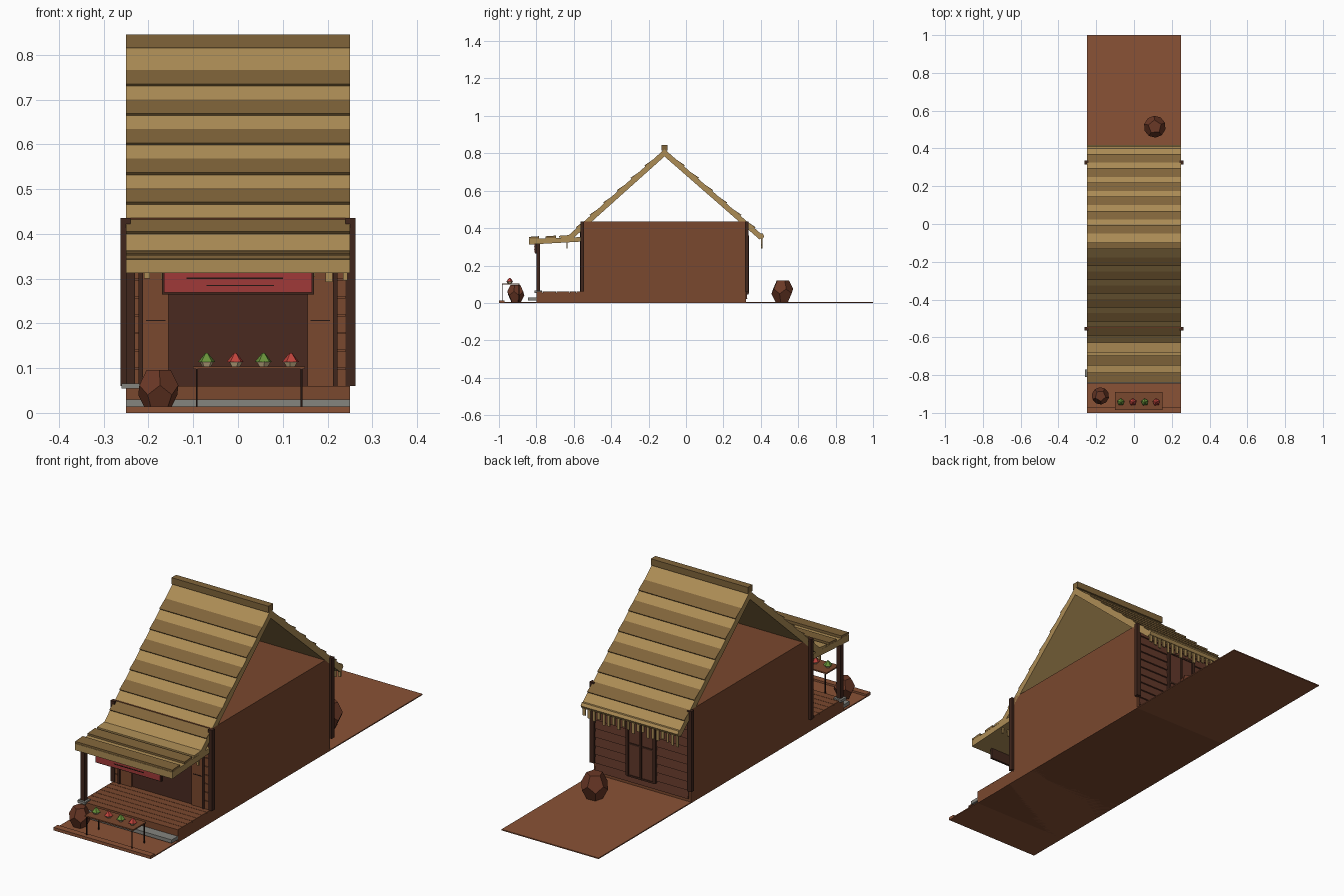
import bpy, bmesh, math, random
from mathutils import Matrix, Vector

if "Cube" in bpy.data.objects:
    bpy.data.objects.remove(bpy.data.objects["Cube"])

random.seed(4)


def mat(name, hexcol):
    m = bpy.data.materials.new(name)
    rgb = [int(hexcol[i:i + 2], 16) / 255 for i in (0, 2, 4)]
    m.diffuse_color = [((c + 0.055) / 1.055) ** 2.4 for c in rgb] + [1]
    m.use_nodes = True
    m.node_tree.nodes["Principled BSDF"].inputs["Base Color"].default_value = m.diffuse_color
    return m


EARTH = mat("earth", "8a5236")
WOOD = mat("wood", "7a482e")
PLANK = mat("plank", "62382a")
DARK = mat("dark_wood", "40261c")
DOOR = mat("door_dark", "4a2a20")
STRAW = mat("straw", "ac8c55")
STRAW2 = mat("old_straw", "80643a")
RED = mat("red_cloth", "a03a38")
GREY = mat("stone", "85857f")
CLAY = mat("clay", "6a3826")
GREEN = mat("leaf_green", "68923a")
FRUIT = mat("fruit_red", "c0443c")
CREAM = mat("cream", "cdb68c")
BLACK = mat("black_trim", "231612")


def finish(name, bm, m):
    bmesh.ops.recalc_face_normals(bm, faces=bm.faces)
    me = bpy.data.meshes.new(name)
    bm.to_mesh(me)
    bm.free()
    me.materials.append(m)
    ob = bpy.data.objects.new(name, me)
    bpy.context.collection.objects.link(ob)
    return ob


def prism(name, yz, x0, x1, m):
    """Extrude a y-z outline along x."""
    bm = bmesh.new()
    a = [bm.verts.new((x0, y, z)) for y, z in yz]
    b = [bm.verts.new((x1, y, z)) for y, z in yz]
    n = len(yz)
    bm.faces.new(a)
    bm.faces.new(b)
    for i in range(n):
        j = (i + 1) % n
        bm.faces.new((a[i], a[j], b[j], b[i]))
    return finish(name, bm, m)


def box(name, x0, x1, y0, y1, z0, z1, m):
    return prism(name, [(y0, z0), (y1, z0), (y1, z1), (y0, z1)], x0, x1, m)


# ground strip and front kerb
box("ground", -.25, .25, -1, 1, 0, .005, EARTH)
box("front_kerb", -.25, .25, -1, -.97, 0, .014, EARTH)

# house body, porch base, floor boards and stone step
box("house_body", -.25, .25, -.55, .32, 0, .435, WOOD)
box("porch_base", -.25, .25, -.80, -.55, 0, .054, WOOD)
for i in range(7):
    y = -.80 + i * .25 / 7
    box("porch_board", -.25, .25, y, y + .034, .054, .06, WOOD)
box("stone_step", -.25, .25, -.845, -.80, .014, .03, GREY)

# corner posts
for s in (-1, 1):
    for y in (-.555, .325):
        box("corner_post", s * .24, s * .262, y - .01, y + .01, .06, .435, DARK)

# single porch post on a stone pad
box("porch_post", -.25, -.23, -.80, -.78, .062, .32, DARK)
box("post_pad", -.26, -.22, -.81, -.77, .054, .066, GREY)

# front opening with side panels and slats
box("doorway", -.155, .155, -.556, -.55, .06, .37, DOOR)
for s in (-1, 1):
    box("front_panel", s * .155, s * .212, -.562, -.55, .06, .40, WOOD)
    box("panel_line", s * .162, s * .205, -.564, -.56, .205, .208, BLACK)
    box("front_stud", s * .212, s * .222, -.568, -.55, .06, .40, DARK)
    for k in range(9):
        z = .06 + k * .04
        box("front_slat", s * .222, s * .24, -.562, -.55, z, z + .037, WOOD)

# back wall planks and double door
for k in range(10):
    z = .02 + k * .04
    prism("back_plank", [(.318, z), (.328, z), (.323, z + .038), (.318, z + .038)],
          -.24, .24, PLANK)
box("back_door", -.07, .07, .32, .33, .05, .35, PLANK)
for x in (-.07, 0, .07):
    w = .004 if x == 0 else .007
    box("door_stile", x - w, x + w, .32, .336, .05, .36, DARK)
for z in (.05, .2, .35):
    box("door_rail", -.07, .07, .32, .333, z - .004, z + .004, DARK)

# main roof: two thatched slopes with overlapping courses
RY, RZ = -.115, .822


def slope(name, ey, ez):
    d = Vector((ey - RY, ez - RZ)).normalized()
    n = Vector((abs(d.y) * math.copysign(1, d.x), abs(d.x)))
    e = Vector((ey, ez))
    inner = e - n * .028
    prism(name, [(RY, RZ), e, inner, (RY, RZ - .039)], -.25, .25, STRAW)

    def at(z):
        return Vector((RY, RZ)) + d * ((z - RZ) / d.y)
    for k in range(6):
        z = .73 - .066 * k
        top, low = at(z + .036), at(z)
        prism("thatch_course", [top, low + n * .007, low], -.25, .25, STRAW2)


slope("front_slope", -.635, .355)
slope("back_slope", .412, .36)
box("ridge_cap", -.25, .25, -.132, -.098, .815, .845, STRAW2)

# rolled eave at the back
prism("back_eave_roll", [(.403 + .015 * math.cos(i * math.pi / 3),
                          .357 + .015 * math.sin(i * math.pi / 3)) for i in range(6)],
      -.25, .25, STRAW)

# hanging straw fringes
for name, y, count in (("back_fringe", .405, 20), ("front_fringe", -.637, 14)):
    for i in range(count):
        x = -.24 + .48 * i / (count - 1)
        w = random.uniform(.005, .008)
        box(name, x - w, x + w, y - .003, y + .003,
            random.uniform(.29, .315), .35, STRAW)

# porch roof with straw battens
prism("porch_roof", [(-.84, .312), (-.56, .328), (-.56, .352), (-.84, .343)],
      -.25, .25, STRAW)
for y, m in ((-.81, STRAW2), (-.72, STRAW2), (-.65, STRAW)):
    z = .343 + (y + .84) * .035
    prism("porch_batten", [(y - .03, z), (y + .025, z), (y + .025, z + .013),
                           (y - .03, z + .009)], -.25, .25, m)

# red hanging banner with frame and plain trim bars
box("banner_frame", -.17, .17, -.806, -.796, .264, .318, DARK)
box("banner", -.165, .165, -.810, -.80, .269, .318, RED)
box("banner_trim", -.115, .10, -.812, -.808, .299, .302, BLACK)
box("banner_trim", -.07, .08, -.812, -.808, .283, .286, BLACK)

# stall table
box("table_top", -.10, .15, -.985, -.89, .098, .104, WOOD)
for x in (-.092, .142):
    for y in (-.982, -.893):
        box("table_leg", x - .002, x + .002, y - .002, y + .002, .005, .098, BLACK)


# produce: small tilted low-poly heaps on cream wedges
def cone(name, x, y, z, r1, r2, h, m, tilt):
    bm = bmesh.new()
    bmesh.ops.create_cone(bm, cap_ends=True, segments=5, radius1=r1, radius2=r2, depth=h,
                          matrix=Matrix.Translation((x, y, z)) @ Matrix.Rotation(tilt, 4, 'Z'))
    finish(name, bm, m)


for i, x in enumerate((-.07, -.006, .057, .118)):
    cone("produce_base", x, -.943, .109, .010, .017, .011, CREAM, i)
    cone("produce_top", x, -.943, .124, .020, .003, .020, FRUIT if i % 2 else GREEN, i * 1.3)


# faceted clay jars (dodecahedra resting on a face)
def jar(name, x, y, z, r, spin):
    p = (1 + 5 ** .5) / 2
    pts = [(a, b, c) for a in (-1, 1) for b in (-1, 1) for c in (-1, 1)]
    for a in (-1 / p, 1 / p):
        for b in (-p, p):
            pts += [(0, a, b), (a, b, 0), (b, 0, a)]
    bm = bmesh.new()
    for v in pts:
        bm.verts.new(v)
    bmesh.ops.convex_hull(bm, input=bm.verts)
    bmesh.ops.dissolve_limit(bm, angle_limit=.05, verts=bm.verts, edges=bm.edges)
    face_n = max(bm.faces, key=lambda f: f.normal.z).normal.copy()
    up = face_n.rotation_difference(Vector((0, 0, 1))).to_matrix().to_4x4()
    bm.transform(Matrix.Translation((x, y, z)) @ Matrix.Rotation(spin, 4, 'Z')
                 @ Matrix.Diagonal((r / 1.7, r / 1.7, r / 1.4, 1)) @ up)
    finish(name, bm, m=CLAY)


jar("front_jar", -.178, -.91, .051, .046, .4)
jar("back_jar", .11, .515, .062, .058, 1.0)
